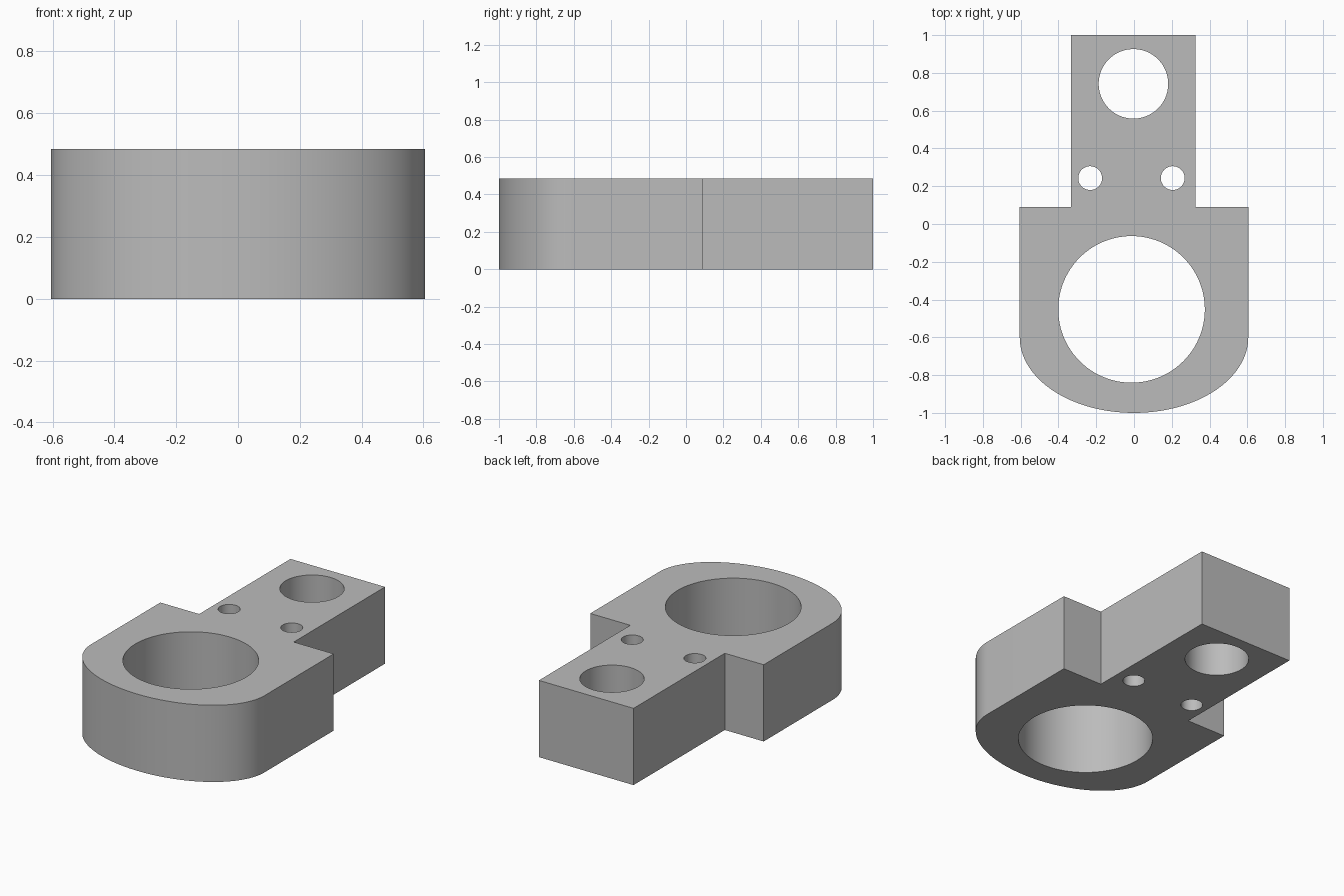
import bpy
import bmesh
from math import cos, sin, pi

cube = bpy.data.objects.get("Cube")
if cube:
    bpy.data.objects.remove(cube, do_unlink=True)

HEIGHT = 0.484
HALF_WIDTH = 0.605
ARC_Y, ARC_DEPTH = -0.6, 0.4
SHOULDER_Y = 0.09
NECK_LEFT, NECK_RIGHT = 0.326, -0.334

# Single grey material
grey = bpy.data.materials.new("plain grey")
grey.use_nodes = True
colour = (0.5, 0.5, 0.5, 1)
grey.diffuse_color = colour
grey.node_tree.nodes["Principled BSDF"].inputs["Base Color"].default_value = colour


def prism(name, outline, z0, z1):
    """Extrude a closed counter-clockwise outline from z0 to z1."""
    bm = bmesh.new()
    base = bm.faces.new([bm.verts.new((x, y, z0)) for x, y in outline])
    top = bmesh.ops.extrude_face_region(bm, geom=[base], use_keep_orig=True)["geom"]
    for v in top:
        if isinstance(v, bmesh.types.BMVert):
            v.co.z = z1
    bmesh.ops.recalc_face_normals(bm, faces=bm.faces)
    mesh = bpy.data.meshes.new(name)
    bm.to_mesh(mesh)
    bm.free()
    mesh.materials.append(grey)
    obj = bpy.data.objects.new(name, mesh)
    bpy.context.collection.objects.link(obj)
    return obj


def arc(cx, cy, rx, ry, start, end, steps):
    angles = [start + (end - start) * i / steps for i in range(steps + 1)]
    return [(cx + rx * cos(a), cy + ry * sin(a)) for a in angles]


# Plate: rounded front, square shoulders and a narrow neck at the back
outline = arc(0, ARC_Y, HALF_WIDTH, ARC_DEPTH, pi, 2 * pi, 64)
outline += [(HALF_WIDTH, SHOULDER_Y), (NECK_LEFT, SHOULDER_Y), (NECK_LEFT, 1),
            (NECK_RIGHT, 1), (NECK_RIGHT, SHOULDER_Y), (-HALF_WIDTH, SHOULDER_Y)]
plate = prism("bracket_plate", outline, 0, HEIGHT)

# Through holes: name, centre x, centre y, radius
holes = [("main_bore", -0.013, -0.452, 0.388),
         ("neck_bore", -0.003, 0.742, 0.184),
         ("left_pin_hole", 0.205, 0.243, 0.063),
         ("right_pin_hole", -0.232, 0.243, 0.063)]
cutters = []
for name, x, y, r in holes:
    circle = arc(x, y, r, r, 0, 2 * pi, 96)[:-1]
    cutter = prism(name + "_cutter", circle, -0.1, HEIGHT + 0.1)
    cutter.hide_render = True
    cutters.append(cutter)
    cut = plate.modifiers.new(name, "BOOLEAN")
    cut.operation = "DIFFERENCE"
    cut.solver = "EXACT"
    cut.object = cutter

# Apply the cuts, then smooth only the curved walls
bpy.ops.object.select_all(action="DESELECT")
bpy.context.view_layer.objects.active = plate
plate.select_set(True)
for name, *_ in holes:
    bpy.ops.object.modifier_apply(modifier=name)
for cutter in cutters:
    bpy.data.objects.remove(cutter, do_unlink=True)
bpy.ops.object.shade_smooth_by_angle(angle=pi / 6)
